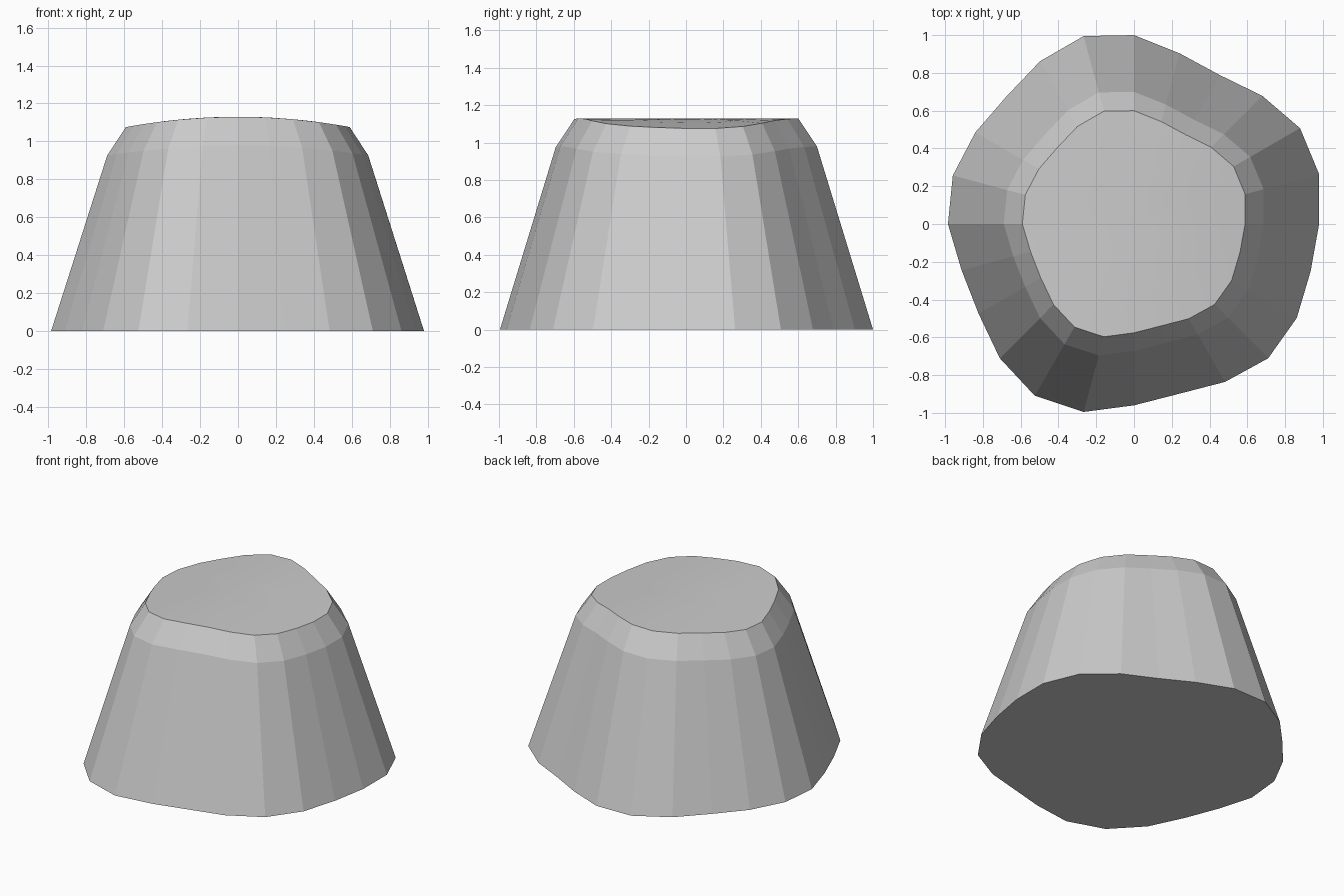
import bpy, bmesh, math

if "Cube" in bpy.data.objects:
    bpy.data.objects.remove(bpy.data.objects["Cube"])

# Outline radius every 15 degrees, counter-clockwise from +x
RADII = [0.98, 1.015, 1.015, 0.96, 0.91, 0.935, 1.0, 1.03, 0.995, 0.955, 0.97, 0.993,
         0.985, 0.945, 0.95, 1.005, 1.05, 1.03, 0.96, 0.93, 0.965, 1.005, 0.995, 0.968]
N = len(RADII)


def crown(x):
    # Top surface arches gently across x
    return 1.13 - 0.156 * x * x


def ring(bm, scale, height):
    verts = []
    for i, r in enumerate(RADII):
        a = math.tau * i / N
        c, s = r * math.cos(a), r * math.sin(a)
        verts.append(bm.verts.new((c * scale, s * scale, height(c))))
    return verts


bm = bmesh.new()

# Base, shoulder, rim, then inner rings of the arched top
rings = [ring(bm, 1.0, lambda c: 0.0),
         ring(bm, 0.7, lambda c: crown(0.6 * c) - 0.15)]
for k in (0.6, 0.4, 0.2):
    rings.append(ring(bm, k, lambda c, k=k: crown(k * c)))

for low, high in zip(rings, rings[1:]):
    for i in range(N):
        j = (i + 1) % N
        bm.faces.new((low[i], low[j], high[j], high[i]))

# Close the top centre and the flat underside
centre = bm.verts.new((0, 0, crown(0)))
for i in range(N):
    bm.faces.new((rings[-1][i], rings[-1][(i + 1) % N], centre))
bm.faces.new(rings[0][::-1])

# Smooth the arched top only, with a crisp rim
for f in bm.faces:
    f.smooth = f.normal.z > 0.9 or all(v.co.z > 1.07 for v in f.verts)
for a, b in zip(rings[2], rings[2][1:] + rings[2][:1]):
    bm.edges.get((a, b)).smooth = False

mesh = bpy.data.meshes.new("tapered_block")
bm.to_mesh(mesh)
bm.free()
obj = bpy.data.objects.new("tapered_block", mesh)
bpy.context.collection.objects.link(obj)
